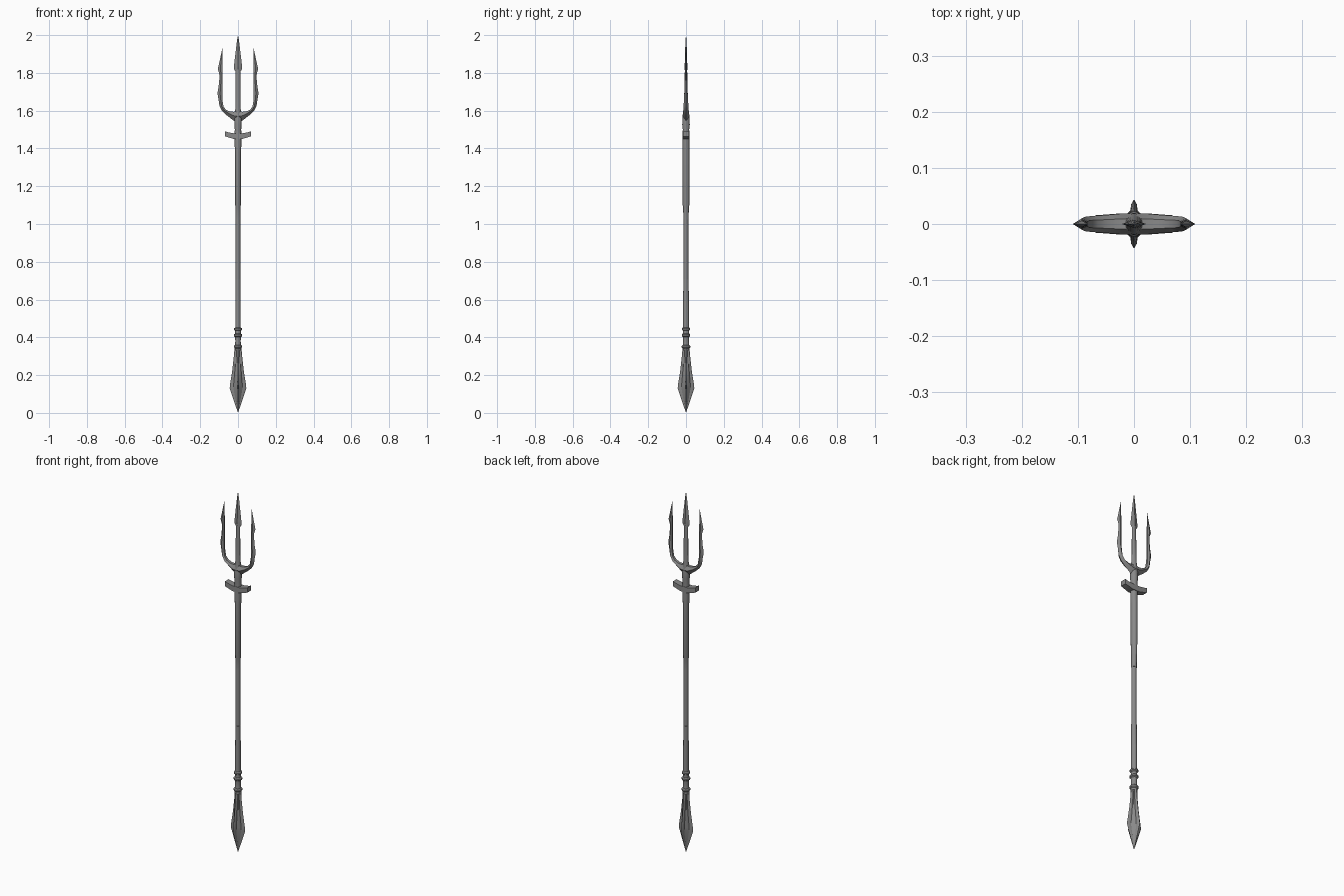
import bpy, bmesh
from math import sin, cos, pi

# Dark iron
iron = bpy.data.materials.new("dark_iron")
iron.diffuse_color = (0.25, 0.25, 0.25, 1)


def loft(name, rings, angle=35):
    """Skin a list of equal-length point rings, cap the ends, weld tips."""
    bm = bmesh.new()
    vs = [[bm.verts.new(p) for p in r] for r in rings]
    n = len(rings[0])
    for a, b in zip(vs, vs[1:]):
        for i in range(n):
            j = (i + 1) % n
            bm.faces.new((a[i], a[j], b[j], b[i]))
    bm.faces.new(vs[0])
    bm.faces.new(vs[-1])
    bmesh.ops.remove_doubles(bm, verts=bm.verts[:], dist=0.0003)
    bmesh.ops.recalc_face_normals(bm, faces=bm.faces[:])
    me = bpy.data.meshes.new(name)
    bm.to_mesh(me)
    bm.free()
    me.materials.append(iron)
    ob = bpy.data.objects.new(name, me)
    bpy.context.collection.objects.link(ob)
    bpy.ops.object.select_all(action='DESELECT')
    ob.select_set(True)
    bpy.context.view_layer.objects.active = ob
    bpy.ops.object.shade_smooth_by_angle(angle=angle * pi / 180)
    return ob


def oval(z, rx, ry, n=12):
    return [(rx * cos(2 * pi * i / n), ry * sin(2 * pi * i / n), z) for i in range(n)]


def turned(name, stations):
    return loft(name, [oval(*s) for s in stations])


# Shaft sections: lower sleeve, thin grip, upper sleeve with flared collar
turned("lower_shaft", [(0.43, .014, .016), (0.58, .014, .016), (0.60, .0135, .015), (0.705, .0135, .014)])
turned("grip", [(0.70, .0125, .0125), (1.03, .0125, .0125)])
turned("upper_shaft", [(1.025, .0135, .014), (1.09, .0135, .015), (1.10, .015, .018),
                       (1.38, .0155, .018), (1.42, .018, .018), (1.455, .018, .018)])

# Turned neck with three rings
turned("neck", [(0.33, .017, .018), (0.342, .017, .018), (0.347, .022, .023), (0.355, .022, .023),
                (0.36, .016, .017), (0.38, .014, .015), (0.402, .016, .017), (0.407, .022, .022),
                (0.415, .022, .022), (0.42, .015, .016), (0.435, .015, .016), (0.44, .021, .022),
                (0.448, .021, .022), (0.453, .014, .016)])


# Four-finned butt spike: z, fin reach, fin half width, valley
def finned(z, r, w, v):
    quarter = [(r, 0), (r * .8, w), (r * .55, w * 1.3), (v, v), (w * 1.3, r * .55), (w, r * .8)]
    pts = []
    for c, s in ((1, 0), (0, 1), (-1, 0), (0, -1)):
        pts += [(c * x - s * y, s * x + c * y, z) for x, y in quarter]
    return pts


loft("butt_spike", [finned(*s) for s in (
    (0, 0, 0, 0), (0.07, .024, .0035, .009), (0.13, .044, .005, .0145), (0.145, .043, .005, .015),
    (0.22, .031, .005, .014), (0.29, .023, .005, .0125), (0.345, .018, .006, .012))], 25)

# Crossguard with slightly raised ends: x, bottom, top, half depth
loft("crossguard", [[(x, -d, b), (x, d, b), (x, d, t), (x, -d, t)] for x, b, t, d in (
    (-.068, 1.464, 1.491, .016), (-.055, 1.460, 1.486, .0165), (-.022, 1.450, 1.480, .019),
    (.022, 1.450, 1.480, .019), (.055, 1.460, 1.486, .0165), (.068, 1.464, 1.491, .016))])

# Fork stem, tapering into the middle prong
turned("fork_stem", [(1.45, .018, .018), (1.475, .018, .018), (1.50, .017, .017), (1.525, .019, .020),
                     (1.56, .020, .019), (1.59, .016, .015), (1.62, .0135, .0125),
                     (1.70, .013, .009), (1.83, .012, .006)])

# Middle arrowhead, diamond in section
loft("middle_head", [[(w, 0, z), (0, t, z), (-w, 0, z), (0, -t, z)] for z, w, t in (
    (1.805, .012, .006), (1.822, .022, .007), (1.84, .021, .007), (1.90, .014, .005),
    (1.97, .0055, .003), (2.0, 0, 0))], 20)

# Curved side prongs: inner x z, outer x z, half thickness
PRONG = [(.004, 1.598, .004, 1.538, .019), (.022, 1.594, .024, 1.548, .0185),
         (.042, 1.595, .060, 1.576, .016), (.064, 1.605, .084, 1.598, .0145),
         (.077, 1.622, .098, 1.625, .013), (.082, 1.655, .103, 1.660, .011),
         (.083, 1.692, .109, 1.692, .009), (.083, 1.725, .103, 1.725, .008),
         (.083, 1.775, .098, 1.775, .006), (.083, 1.800, .100, 1.800, .006),
         (.083, 1.820, .107, 1.820, .006), (.083, 1.865, .097, 1.865, .004),
         (.083, 1.930, .083, 1.930, 0)]


def prong_ring(side, ix, iz, ox, oz, t):
    mx, mz = ix + (ox - ix) * .45, iz + (oz - iz) * .45
    pts = [(ix, -t * .5, iz), (mx, -t, mz), (ox, 0, oz), (mx, t, mz), (ix, t * .5, iz)]
    return [(side * x, y, z) for x, y, z in pts]


for label, side in (("left", -1), ("right", 1)):
    loft(label + "_prong", [prong_ring(side, *s) for s in PRONG], 40)
